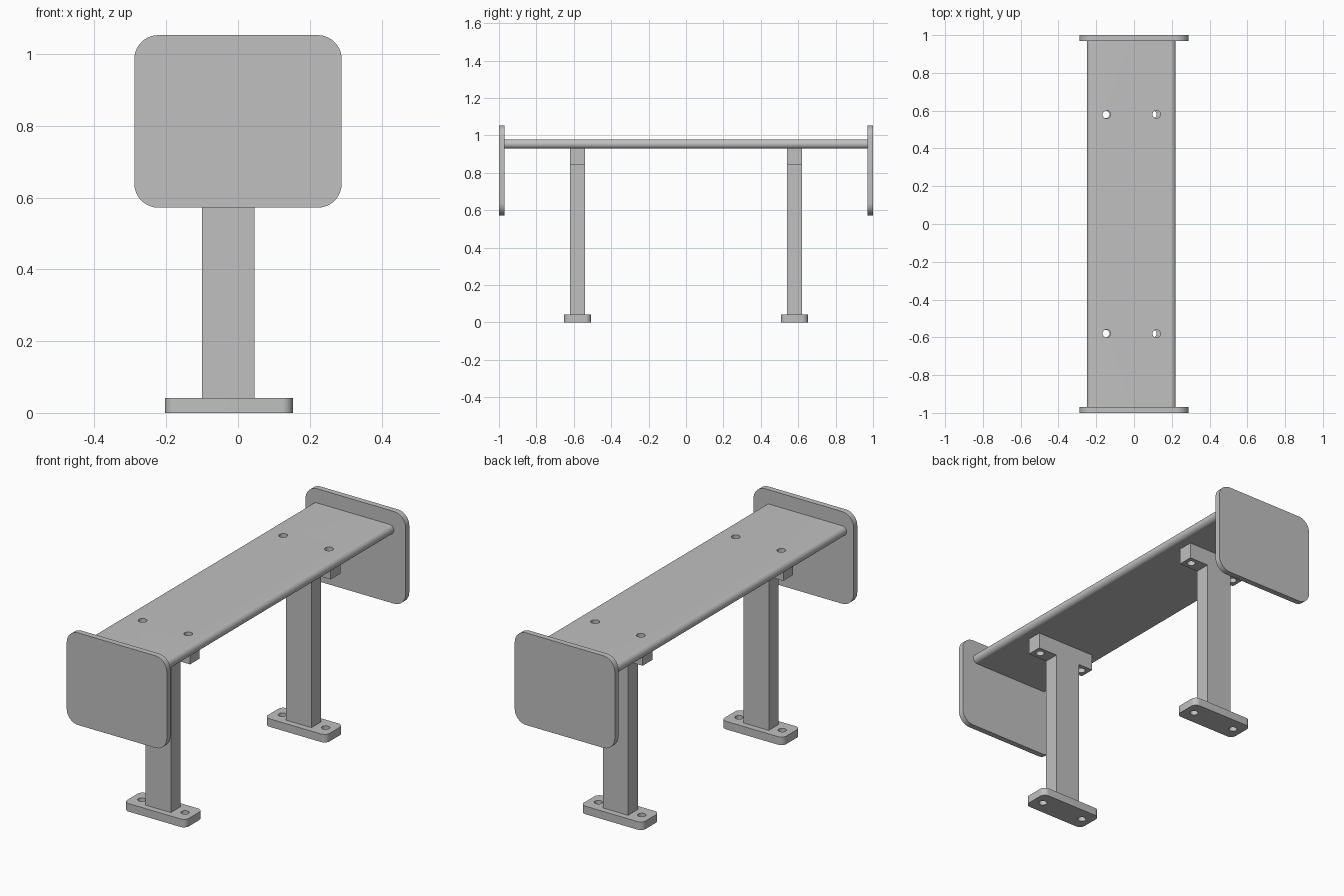
import bpy, bmesh, math
from mathutils import Vector

if "Cube" in bpy.data.objects:
    bpy.data.objects.remove(bpy.data.objects["Cube"])

grey = bpy.data.materials.new("plain_grey")
grey.diffuse_color = (0.53, 0.53, 0.53, 1)
grey.use_nodes = True
grey.node_tree.nodes["Principled BSDF"].inputs["Base Color"].default_value = grey.diffuse_color


def rounded_rect(a0, a1, b0, b1, r, n=10):
    """Outline of a rectangle with rounded corners."""
    if r <= 0:
        return [(a0, b0), (a1, b0), (a1, b1), (a0, b1)]
    pts = []
    corners = [(a1 - r, b1 - r), (a0 + r, b1 - r), (a0 + r, b0 + r), (a1 - r, b0 + r)]
    for q, (ca, cb) in enumerate(corners):
        for i in range(n + 1):
            t = math.pi / 2 * (q + i / n)
            pts.append((ca + r * math.cos(t), cb + r * math.sin(t)))
    return pts


def extrude(name, pts, axis, lo, hi):
    """Extrude an outline along y (outline in xz) or z (outline in xy)."""
    bm = bmesh.new()
    verts = [bm.verts.new((a, lo, b) if axis == 'y' else (a, b, lo)) for a, b in pts]
    face = bm.faces.new(verts)
    res = bmesh.ops.extrude_face_region(bm, geom=[face])
    shift = Vector((0, hi - lo, 0)) if axis == 'y' else Vector((0, 0, hi - lo))
    bmesh.ops.translate(bm, vec=shift,
                        verts=[v for v in res["geom"] if isinstance(v, bmesh.types.BMVert)])
    bmesh.ops.remove_doubles(bm, verts=bm.verts, dist=1e-5)
    bmesh.ops.recalc_face_normals(bm, faces=bm.faces)
    mesh = bpy.data.meshes.new(name)
    bm.to_mesh(mesh)
    bm.free()
    mesh.materials.append(grey)
    obj = bpy.data.objects.new(name, mesh)
    bpy.context.collection.objects.link(obj)
    return obj


def activate(obj):
    bpy.ops.object.select_all(action='DESELECT')
    obj.select_set(True)
    bpy.context.view_layer.objects.active = obj


def drill(obj, centres, r, z0, z1):
    """Cut vertical bolt holes through a part."""
    for x, y in centres:
        ring = [(x + r * math.cos(k * math.pi / 16), y + r * math.sin(k * math.pi / 16))
                for k in range(32)]
        cutter = extrude("hole_cutter", ring, 'z', z0 - 0.05, z1 + 0.05)
        cutter.hide_render = True
        activate(obj)
        mod = obj.modifiers.new("hole", 'BOOLEAN')
        mod.operation = 'DIFFERENCE'
        mod.solver = 'EXACT'
        mod.object = cutter
        bpy.ops.object.modifier_apply(modifier=mod.name)
        bpy.data.objects.remove(cutter)


def smooth(obj):
    activate(obj)
    bpy.ops.object.shade_smooth_by_angle(angle=math.radians(30))


LEG_Y = 0.58
TOP_HOLES = (-0.145, 0.119)
BASE_HOLES = (-0.15, 0.10)

# Seat plank with fully rounded long edges
seat = extrude("seat", rounded_rect(-0.249, 0.221, 0.929, 0.979, 0.0249), 'y', -0.97, 0.97)
drill(seat, [(x, y) for x in TOP_HOLES for y in (-LEG_Y, LEG_Y)], 0.021, 0.929, 0.979)
smooth(seat)

for side, label in ((-1, "front"), (1, "back")):
    y = side * LEG_Y
    # End panel
    lo, hi = sorted((side * 0.97, side * 1.0))
    smooth(extrude(label + "_end_panel",
                   rounded_rect(-0.289, 0.289, 0.572, 1.053, 0.067), 'y', lo, hi))
    # Foot plate
    foot = extrude(label + "_foot_plate",
                   rounded_rect(-0.204, 0.153, y - 0.072, y + 0.072, 0.03), 'z', 0, 0.042)
    drill(foot, [(x, y) for x in BASE_HOLES], 0.02, 0, 0.042)
    smooth(foot)
    # Post
    extrude(label + "_post", rounded_rect(-0.10, 0.046, y - 0.04, y + 0.04, 0), 'z', 0.042, 0.845)
    # Bracket under the seat
    bracket = extrude(label + "_bracket",
                      rounded_rect(-0.184, 0.157, y - 0.04, y + 0.04, 0), 'z', 0.845, 0.929)
    drill(bracket, [(x, y) for x in TOP_HOLES], 0.021, 0.845, 0.929)
    smooth(bracket)
